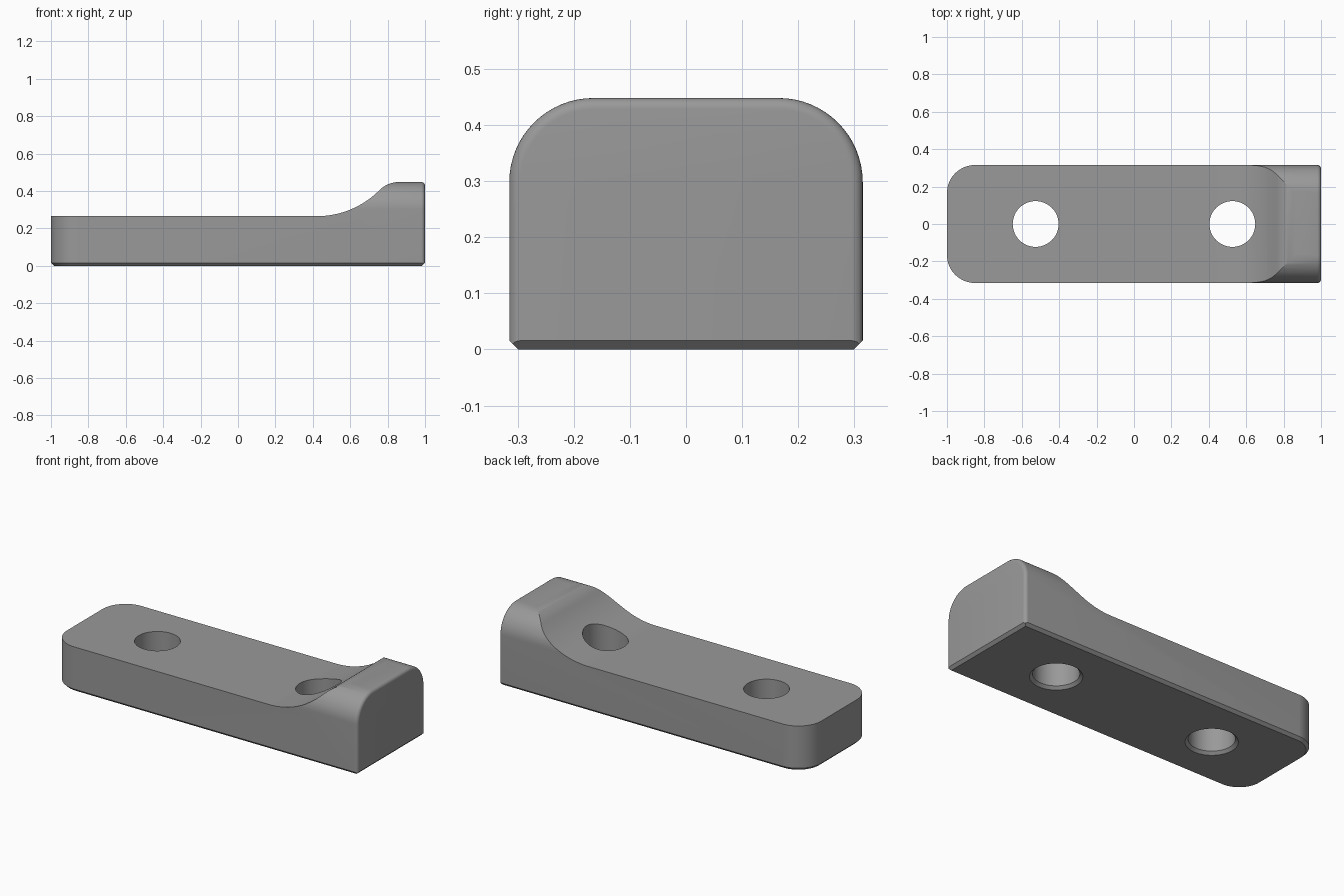
import bpy, bmesh, math

if "Cube" in bpy.data.objects:
    bpy.data.objects.remove(bpy.data.objects["Cube"])

W, TOP, FLOOR = 0.315, 0.448, 0.265      # half width, head height, floor height
CORNER, EDGE, CHAMFER = 0.15, 0.02, 0.016
EPS = 0.0003

grey = bpy.data.materials.new("grey")
grey.diffuse_color = (0.32, 0.32, 0.32, 1)
grey.use_nodes = True
grey.node_tree.nodes["Principled BSDF"].inputs["Base Color"].default_value = grey.diffuse_color


def arc(cx, cy, r, a0, a1, n):
    return [(cx + r * math.cos(math.radians(a0 + (a1 - a0) * i / n)),
             cy + r * math.sin(math.radians(a0 + (a1 - a0) * i / n))) for i in range(n + 1)]


def loft(name, rings):
    """Closed solid skinned through matching rings of 3D points."""
    bm = bmesh.new()
    loops = [[bm.verts.new(p) for p in ring] for ring in rings]
    for a, b in zip(loops, loops[1:]):
        for i in range(len(a)):
            j = (i + 1) % len(a)
            bm.faces.new((a[i], a[j], b[j], b[i]))
    bm.faces.new(loops[0])
    bm.faces.new(loops[-1])
    bmesh.ops.recalc_face_normals(bm, faces=bm.faces)
    mesh = bpy.data.meshes.new(name)
    bm.to_mesh(mesh)
    bm.free()
    mesh.materials.append(grey)
    obj = bpy.data.objects.new(name, mesh)
    bpy.context.collection.objects.link(obj)
    return obj


def boolean(obj, tool, operation):
    """Apply a boolean and remove the tool."""
    mod = obj.modifiers.new("cut", 'BOOLEAN')
    mod.object, mod.operation, mod.solver = tool, operation, 'EXACT'
    bpy.context.view_layer.objects.active = obj
    bpy.ops.object.modifier_apply(modifier=mod.name)
    bpy.data.objects.remove(tool)


# Bar: rounded-top cross-section along x, with a small fillet around the tall end
def section(x, inset):
    w, top, r = W - inset, TOP - inset, CORNER - inset
    pts = [(-w, -0.1), (w, -0.1)]
    pts += arc(w - r, top - r, r, 0, 90, 16) + arc(r - w, top - r, r, 90, 180, 16)
    return [(x, y, z) for y, z in pts]


fillet = [(1 - EDGE + EDGE * math.sin(t), EDGE * (1 - math.cos(t)))
          for t in (math.pi / 2 * i / 6 for i in range(7))]
block = loft("clamp_block", [section(-1.1, 0)] + [section(x, d) for x, d in fillet])


# Footprint: rounded low end and chamfered underside
def outline(z, inset):
    w, r, e = W + EPS - inset, CORNER - inset, 1 + EPS - inset
    pts = [(e, -w), (e, w)]
    pts += arc(-0.85, w - r, r, 90, 180, 16) + arc(-0.85, r - w, r, 180, 270, 16)
    return [(x, y, z) for x, y in pts]


boolean(block, loft("footprint", [outline(0, CHAMFER), outline(CHAMFER, 0), outline(0.6, 0)]),
        'INTERSECT')

# Scoop: flat floor sweeping up in an S curve to the head
R, r, x0 = 0.475, 0.15, 0.42
x1 = x0 + (R + r) * math.sin(math.pi / 4)
scoop = [(-1.2, FLOOR)] + arc(x0, FLOOR + R, R, 270, 315, 20)
scoop += arc(x1, TOP - r, r, 135, 91, 12)[1:] + [(x1, TOP + 0.001), (x1, 0.7), (-1.2, 0.7)]
boolean(block, loft("scoop", [[(x, y, z) for x, z in scoop] for y in (-0.5, 0.5)]), 'DIFFERENCE')

# Screw holes, countersunk underneath
for x in (-0.526, 0.526):
    rings = [[(x + px, py, z) for px, py in arc(0, 0, rad, 0, 352.5, 47)]
             for z, rad in ((-0.01, 0.1485), (CHAMFER, 0.1225), (0.7, 0.1225))]
    boolean(block, loft("screw_hole", rings), 'DIFFERENCE')

bpy.ops.object.select_all(action='DESELECT')
block.select_set(True)
bpy.context.view_layer.objects.active = block
bpy.ops.object.shade_smooth_by_angle(angle=math.radians(25))
